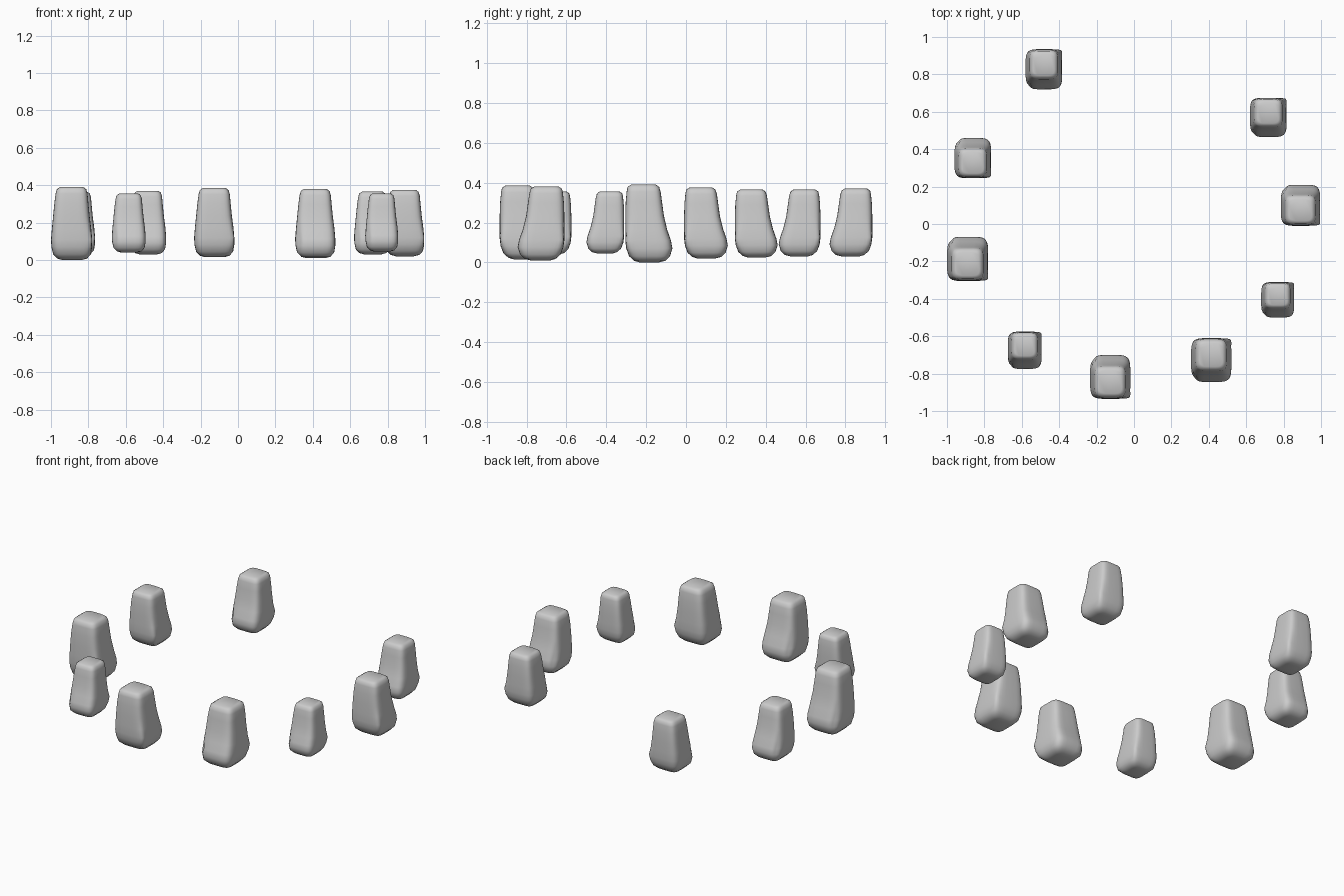
import bpy, bmesh, math

# Ring profile of one stone: height, x min/max, y min/max (fractions of its bounding box)
PROFILE = [
    (0.00, 0.27, 0.73, 0.30, 0.72),
    (0.02, 0.15, 0.86, 0.19, 0.85),
    (0.08, 0.05, 0.95, 0.08, 0.95),
    (0.18, 0.01, 0.98, 0.02, 1.00),
    (0.28, 0.00, 0.98, 0.00, 0.97),
    (0.42, 0.02, 0.96, 0.00, 0.89),
    (0.60, 0.05, 0.92, 0.00, 0.82),
    (0.78, 0.08, 0.89, 0.01, 0.78),
    (0.91, 0.11, 0.87, 0.03, 0.75),
    (0.97, 0.14, 0.84, 0.05, 0.72),
    (1.00, 0.21, 0.77, 0.12, 0.65),
]
SEG = 32


def stone(name, x0, x1, y0, y1, z0, z1, flip):
    bm = bmesh.new()
    rings = []
    for h, a, b, c, d in PROFILE:
        ring = []
        for i in range(SEG):
            t = 2 * math.pi * (i + 0.5) / SEG
            co, si = math.cos(t), math.sin(t)
            # rounded square cross-section
            e = 0.42
            u = math.copysign(abs(co) ** e, co)
            v = math.copysign(abs(si) ** e, si)
            px = (a + b) / 2 + u * (b - a) / 2
            py = (c + d) / 2 + v * (d - c) / 2
            # one lower corner flares out slightly
            f = max(0, co * -si * 2) ** 4 * math.exp(-((h - 0.27) / 0.12) ** 2) * 0.05
            px += f
            py -= f * 0.6
            if flip:
                py = 1 - py
            ring.append(bm.verts.new((x0 + px * (x1 - x0), y0 + py * (y1 - y0),
                                      z0 + h * (z1 - z0))))
        rings.append(ring)
    for r, s in zip(rings, rings[1:]):
        for i in range(SEG):
            j = (i + 1) % SEG
            bm.faces.new((r[i], r[j], s[j], s[i]))
    bm.faces.new(rings[0][::-1])
    bm.faces.new(rings[-1])
    bmesh.ops.recalc_face_normals(bm, faces=bm.faces[:])
    for f in bm.faces:
        f.smooth = True
    me = bpy.data.meshes.new(name)
    bm.to_mesh(me)
    bm.free()
    ob = bpy.data.objects.new(name, me)
    bpy.context.collection.objects.link(ob)


# Circle of standing stones: bounding box of each, and whether the slope faces the front
STONES = [
    (-0.58, -0.38, 0.72, 0.935, 0.03, 0.37, True),
    (0.62, 0.82, 0.465, 0.675, 0.03, 0.365, True),
    (0.785, 1.00, -0.01, 0.21, 0.02, 0.375, False),
    (0.68, 0.86, -0.50, -0.31, 0.045, 0.355, True),
    (0.305, 0.525, -0.845, -0.61, 0.01, 0.38, True),
    (-0.235, -0.015, -0.935, -0.70, 0.015, 0.385, False),
    (-0.675, -0.49, -0.775, -0.575, 0.04, 0.355, True),
    (-1.00, -0.775, -0.305, -0.068, 0.0, 0.39, False),
    (-0.96, -0.76, 0.245, 0.46, 0.025, 0.365, False),
]
for n, s in enumerate(STONES):
    stone(f"standing_stone_{n + 1}", *s)
